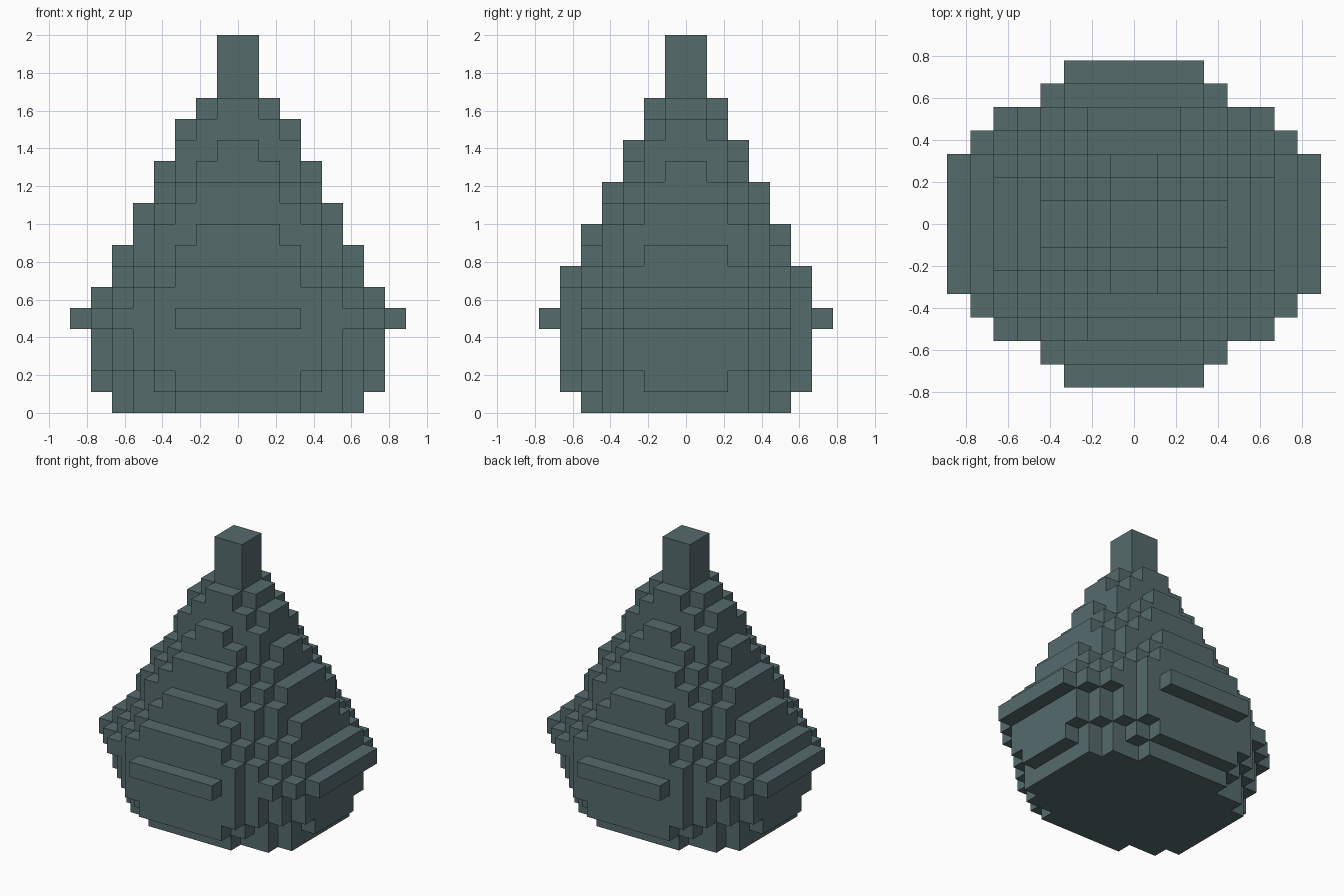
import bpy
import bmesh
from math import radians
from mathutils import Vector

cube = bpy.data.objects.get("Cube")
if cube:
    bpy.data.objects.remove(cube, do_unlink=True)

U = 1 / 9  # block size

slate = bpy.data.materials.new("slate_teal")
slate.use_nodes = True
color = (0.093, 0.145, 0.152, 1)
slate.diffuse_color = color
slate.node_tree.nodes["Principled BSDF"].inputs["Base Color"].default_value = color

# Each string is one layer, bottom to top; each digit is the half width in
# blocks of one row, counted outward from the centre line.
BODY = ["66653", "776543", "777654", "777654", "8887643", "777654",
        "666543", "66543", "55542", "5543", "4432", "432", "331", "32", "21"]
STEM = ["1"] * 3


def layer_cells(layers, base):
    """Mirror every layer's quarter plan into a set of block positions."""
    cells = set()
    for k, rows in enumerate(layers):
        for j, half in enumerate(rows):
            for i in range(int(half)):
                for x in (i, -i - 1):
                    for y in (j, -j - 1):
                        cells.add((x, y, base + k))
    return cells


def build_blocks(name, cells, hidden=frozenset()):
    """Make a shell from the exposed block sides, merging flat areas."""
    bm = bmesh.new()
    for cell in cells:
        centre = Vector(cell) + Vector((0.5, 0.5, 0.5))
        for axis in range(3):
            for sign in (-1, 1):
                side = [0, 0, 0]
                side[axis] = sign
                neighbour = tuple(c + s for c, s in zip(cell, side))
                if neighbour in cells or neighbour in hidden:
                    continue
                n = Vector(side)
                u = Vector((0, 0, 0))
                u[(axis + 1) % 3] = 0.5
                v = n.cross(u)
                mid = centre + n * 0.5
                corners = (mid - u - v, mid + u - v, mid + u + v, mid - u + v)
                bm.faces.new([bm.verts.new(p * U) for p in corners])
    bmesh.ops.remove_doubles(bm, verts=bm.verts, dist=U / 100)
    bmesh.ops.dissolve_limit(bm, angle_limit=radians(1),
                             verts=bm.verts, edges=bm.edges)
    mesh = bpy.data.meshes.new(name)
    bm.to_mesh(mesh)
    bm.free()
    mesh.materials.append(slate)
    obj = bpy.data.objects.new(name, mesh)
    bpy.context.collection.objects.link(obj)
    return obj


body = layer_cells(BODY, 0)
stem = layer_cells(STEM, len(BODY))

# Stepped bulb with a raised belt, then the square stem on top
build_blocks("body", body, stem)
build_blocks("stem", stem, body)
